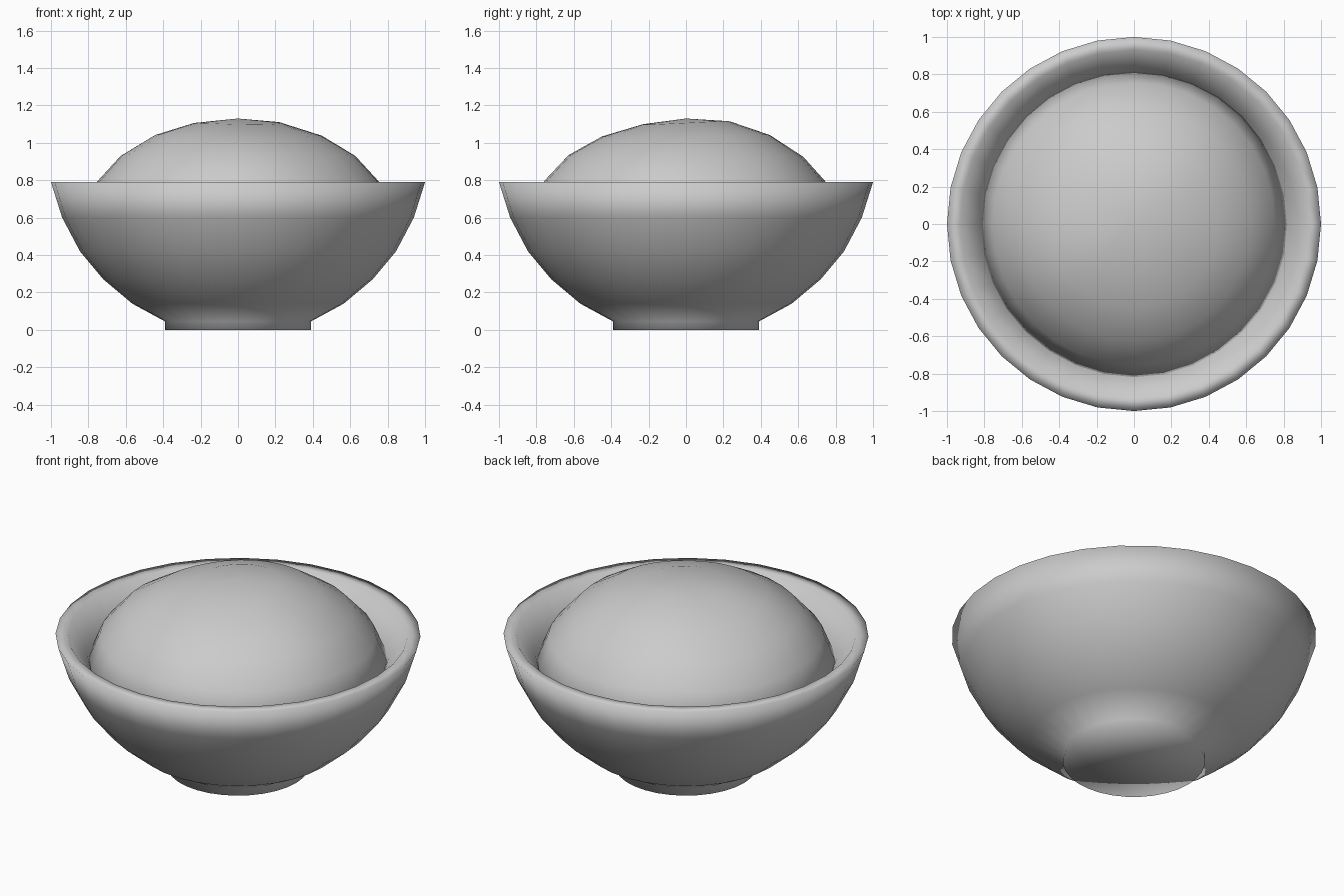
import bpy, bmesh, math
from mathutils import Vector

if "Cube" in bpy.data.objects:
    bpy.data.objects.remove(bpy.data.objects["Cube"])

SEG = 32


def lathe(name, profile):
    """Revolve (radius, z) points about z; radius 0 becomes a pole."""
    bm = bmesh.new()
    rings = []
    for r, z in profile:
        if r == 0:
            rings.append([bm.verts.new((0, 0, z))])
        else:
            rings.append([bm.verts.new((r * math.cos(2 * math.pi * i / SEG),
                                        r * math.sin(2 * math.pi * i / SEG), z))
                          for i in range(SEG)])
    for a, b in zip(rings, rings[1:]):
        for i in range(SEG):
            j = (i + 1) % SEG
            if len(a) == 1:
                bm.faces.new((a[0], b[j], b[i]))
            elif len(b) == 1:
                bm.faces.new((a[i], a[j], b[0]))
            else:
                bm.faces.new((a[i], a[j], b[j], b[i]))
    bmesh.ops.recalc_face_normals(bm, faces=bm.faces)
    for f in bm.faces:
        f.smooth = True
    mesh = bpy.data.meshes.new(name)
    bm.to_mesh(mesh)
    bm.free()
    ob = bpy.data.objects.new(name, mesh)
    bpy.context.collection.objects.link(ob)
    return ob


# Bowl: foot, curved outer wall, flat rim, inner wall and floor
lathe("bowl", [(0, 0), (0.39, 0), (0.39, 0.045), (0.565, 0.14), (0.72, 0.27),
               (0.845, 0.42), (0.94, 0.6), (1.0, 0.79),
               (0.93, 0.79), (0.825, 0.66), (0.74, 0.47), (0.62, 0.32),
               (0.46, 0.2), (0.25, 0.12), (0, 0.1)])

# Heaped contents: a squashed, slightly uneven ball sunk into the bowl
RINGS = 11
ball = [(0.83 * math.sin(math.pi * k / RINGS), 0.55 + 0.58 * math.cos(math.pi * k / RINGS))
        for k in range(1, 6)]
heap = lathe("heaped_filling", [(0, 1.13)] + ball + [(0.72, 0.5), (0.5, 0.3), (0, 0.2)])
for v in heap.data.vertices:
    x, y, z = v.co
    if z > 0.6:
        v.co += Vector((0, 0, 0.01 * math.sin(5 * x + 1) * math.sin(6 * y)))
